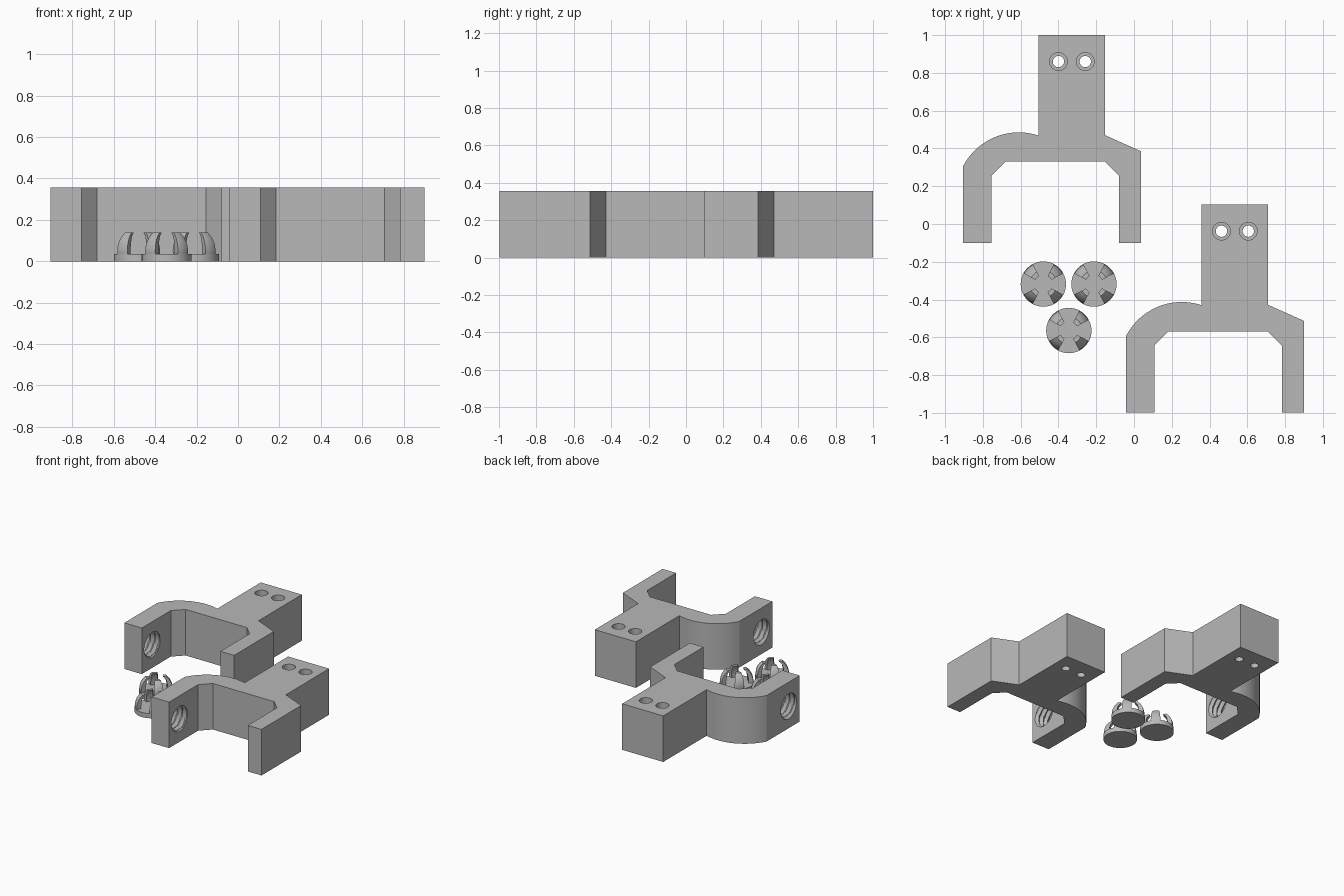
import bpy, bmesh
from math import sin, cos, tau, pi, radians, sqrt, atan2

cube = bpy.data.objects.get("Cube")
if cube:
    bpy.data.objects.remove(cube, do_unlink=True)

grey = bpy.data.materials.new("plain grey")
grey.use_nodes = True
COLOUR = (0.48, 0.48, 0.48, 1)
grey.diffuse_color = COLOUR
grey.node_tree.nodes["Principled BSDF"].inputs["Base Color"].default_value = COLOUR


def loft(name, rings):
    """Skin a list of equal closed rings and cap both ends."""
    bm = bmesh.new()
    loops = [[bm.verts.new(p) for p in ring] for ring in rings]
    n = len(loops[0])
    for a, b in zip(loops, loops[1:]):
        for i in range(n):
            j = (i + 1) % n
            bm.faces.new((a[i], a[j], b[j], b[i]))
    bm.faces.new(loops[0])
    bm.faces.new(loops[-1])
    bmesh.ops.recalc_face_normals(bm, faces=bm.faces)
    mesh = bpy.data.meshes.new(name)
    bm.to_mesh(mesh)
    bm.free()
    mesh.materials.append(grey)
    obj = bpy.data.objects.new(name, mesh)
    bpy.context.collection.objects.link(obj)
    return obj


def activate(obj):
    bpy.ops.object.select_all(action='DESELECT')
    obj.select_set(True)
    bpy.context.view_layer.objects.active = obj


def cut(obj, cutter):
    mod = obj.modifiers.new("cut", 'BOOLEAN')
    mod.operation, mod.solver, mod.object = 'DIFFERENCE', 'EXACT', cutter
    activate(obj)
    bpy.ops.object.modifier_apply(modifier=mod.name)
    bpy.data.objects.remove(cutter, do_unlink=True)


def smooth(obj):
    activate(obj)
    bpy.ops.object.shade_smooth_by_angle(angle=radians(25))


def circle(x, y, z, r, n=32):
    return [(x + r * cos(tau * i / n), y + r * sin(tau * i / n), z) for i in range(n)]


HEIGHT = 0.357


def fork_outline():
    """Two-pronged fork with a tang; one shoulder is an arc, the other a slope."""
    pts = [(-0.905, -0.1), (-0.755, -0.1), (-0.755, 0.255), (-0.68, 0.33),
           (-0.155, 0.33), (-0.08, 0.255), (-0.08, -0.1), (0.037, -0.1),
           (0.037, 0.385), (-0.153, 0.47), (-0.153, 1.0), (-0.505, 1.0)]
    cx, cy, r = -0.61, 0.153, 0.332
    a0, a1 = atan2(0.315, 0.105), atan2(0.152, -0.295)
    steps = 20
    for i in range(steps + 1):
        a = a0 + (a1 - a0) * i / steps
        pts.append((cx + r * cos(a), cy + r * sin(a)))
    return pts


def thread_cutter():
    """Screw-shaped cutter along x with a triangular helical ridge."""
    pitch, per, n = 0.04, 8, 32
    rings = []
    for k in range(-per // 2, int(0.17 / pitch * per) + per // 2):
        x = -0.915 + k * pitch / per
        ring = []
        for i in range(n):
            phase = (k / per - i / n) % 1.0
            r = 0.087 + 0.02 * (1 - abs(2 * phase - 1))
            a = tau * i / n
            ring.append((x, 0.035 + r * cos(a), 0.178 + r * sin(a)))
        rings.append(ring)
    return loft("thread_cutter", rings)


# Fork brackets with screw holes and a threaded arm
for name, dx, dy in (("rear_bracket", 0, 0), ("front_bracket", 0.863, -0.898)):
    outline = fork_outline()
    fork = loft(name, [[(x, y, z) for x, y in outline] for z in (0, HEIGHT)])
    for x in (-0.4, -0.258):
        steps = ((-0.1, 0.03), (0.2, 0.03), (0.2, 0.047), (0.5, 0.047))
        cut(fork, loft("screw_cutter", [circle(x, 0.86, z, r) for z, r in steps]))
    cut(fork, thread_cutter())
    fork.location = (dx, dy, 0)
    smooth(fork)


def claw_section():
    """Radius and height of a claw: domed outside, thinner hooked inside."""
    heights = [0.03 + 0.11 * i / 10 for i in range(11)]
    outer = [(sqrt(0.117 ** 2 - (z - 0.048) ** 2), z) for z in heights]
    inner = [(0.048 + 0.036 * sqrt(1 - (i / 6) ** 2), 0.03 + 0.11 * i / 6)
             for i in range(6, -1, -1)]
    return outer + inner


# Snap caps: a disc carrying four claws
section = claw_section()
for c, (x, y) in enumerate(((-0.48, -0.318), (-0.212, -0.318), (-0.345, -0.564)), 1):
    smooth(loft(f"cap_{c}_disc", [circle(x, y, z, 0.12, 48) for z in (0, 0.036)]))
    for q in range(4):
        mid = pi / 4 + q * pi / 2
        angles = [mid + radians(-17 + 34 * i / 6) for i in range(7)]
        smooth(loft(f"cap_{c}_claw_{q + 1}",
                    [[(x + r * cos(a), y + r * sin(a), z) for r, z in section]
                     for a in angles]))
